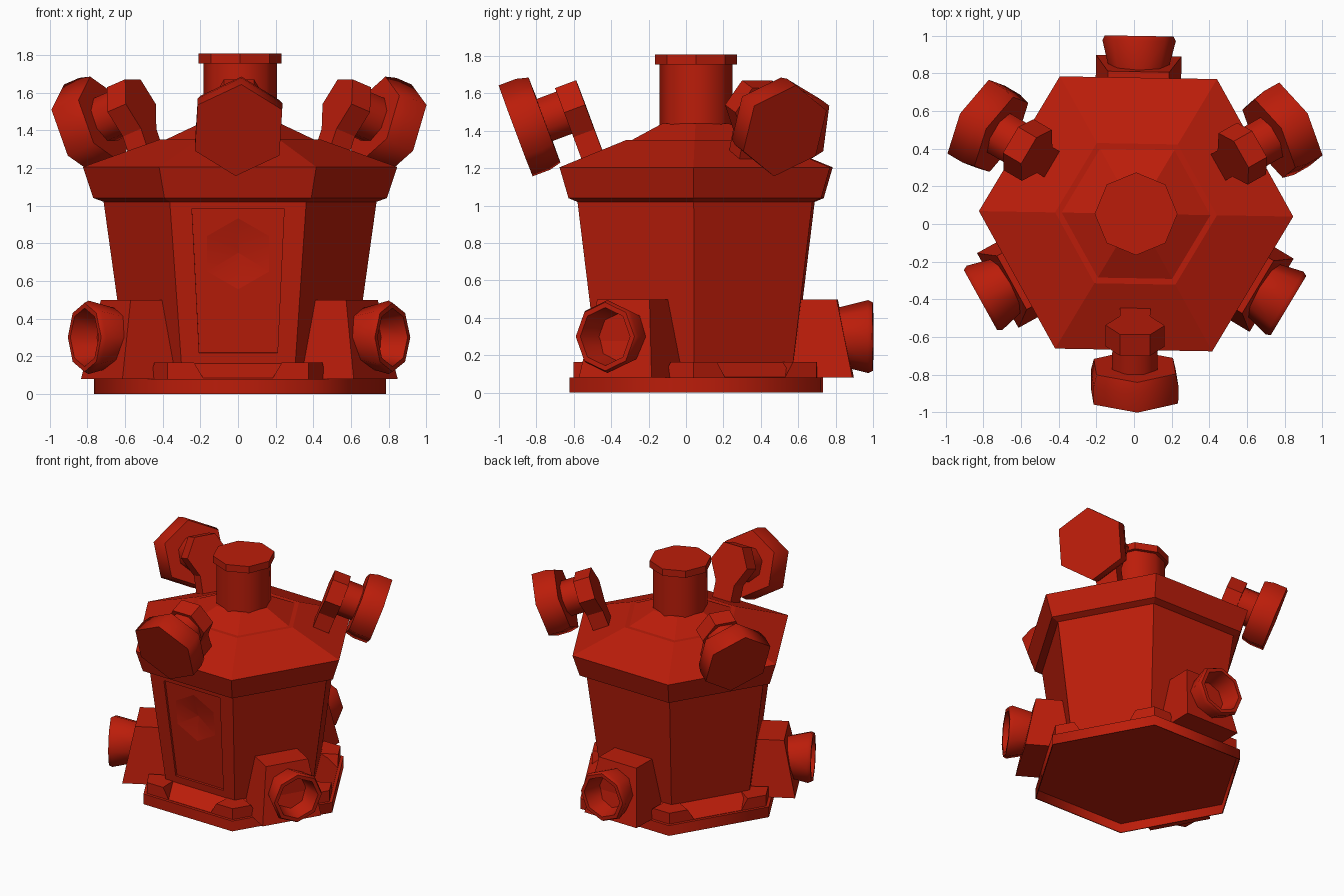
import bpy, bmesh
from math import sin, cos, radians, pi
from mathutils import Vector, Matrix

if "Cube" in bpy.data.objects:
    bpy.data.objects.remove(bpy.data.objects["Cube"])

RED = bpy.data.materials.new("red_paint")
RED.diffuse_color = (0.50, 0.012, 0.003, 1)
RED.use_nodes = True
RED.node_tree.nodes["Principled BSDF"].inputs["Base Color"].default_value = RED.diffuse_color
CENTRE = Vector((0.011, 0.054, 0))
TURN = -1.0                       # whole body is turned a touch
UP = Vector((0, 0, 1))


def frame(origin, y_axis, z_axis):
    y, z = y_axis.normalized(), z_axis.normalized()
    m = Matrix((y.cross(z), y, z)).transposed().to_4x4()
    m.translation = origin
    return m


def radial(deg, turn=TURN):
    a = radians(deg + turn)
    return Vector((cos(a), sin(a), 0))


def loft(name, rings, matrix, smooth=0):
    """Closed solid through matching rings of points."""
    bm = bmesh.new()
    vr = [[bm.verts.new(matrix @ Vector(p)) for p in ring] for ring in rings]
    n = len(vr[0])
    for a, b in zip(vr, vr[1:]):
        for i in range(n):
            j = (i + 1) % n
            bm.faces.new((a[i], a[j], b[j], b[i]))
    bm.faces.new(vr[0][::-1])
    bm.faces.new(vr[-1])
    bmesh.ops.recalc_face_normals(bm, faces=bm.faces)
    me = bpy.data.meshes.new(name)
    bm.to_mesh(me)
    bm.free()
    ob = bpy.data.objects.new(name, me)
    bpy.context.collection.objects.link(ob)
    me.materials.append(RED)
    if smooth:
        shade(ob, smooth)
    return ob


def shade(ob, deg):
    bpy.ops.object.select_all(action='DESELECT')
    ob.select_set(True)
    bpy.context.view_layer.objects.active = ob
    bpy.ops.object.shade_smooth_by_angle(angle=radians(deg))


def lathe(name, profile, sides, matrix, start=0, smooth=0):
    """Low-poly turned solid; profile is (radius, height) pairs."""
    ang = [radians(start) + 2 * pi * i / sides for i in range(sides)]
    rings = [[(r * cos(a), r * sin(a), h) for a in ang] for r, h in profile]
    return loft(name, rings, matrix, smooth)


def cut(ob, cutter):
    mod = ob.modifiers.new("cut", 'BOOLEAN')
    mod.operation, mod.object, mod.solver = 'DIFFERENCE', cutter, 'EXACT'
    bpy.context.view_layer.objects.active = ob
    bpy.ops.object.modifier_apply(modifier=mod.name)
    bpy.data.objects.remove(cutter)


upright = Matrix.Translation(CENTRE)

# Foot plate, hollow underneath, and sloped skirt
lathe("foot_plate", [(0.765, 0.07), (0.768, 0), (0.775, 0), (0.775, 0.08)], 6, upright, TURN, 65)
lathe("skirt", [(0.75, 0.075), (0.75, 0.083), (0.60, 0.165)], 6, upright, TURN)

# Chevron blocks on the skirt corners
for i in range(6):
    prev, corner, nxt = (radial(60 * (i + k)) * 0.75 for k in (-1, 0, 1))
    rings = []
    for z, f in ((0.075, 0.26), (0.165, 0.19)):
        pts = (corner * 0.65, corner.lerp(prev, f), corner, corner.lerp(nxt, f))
        rings.append([p + UP * z for p in pts])
    loft("corner_block", rings, upright)

# Tapered hexagonal body with cornice and roof
body = lathe("body", [(0.593, 0.075), (0.725, 1.02), (0.78, 1.04), (0.835, 1.205),
                      (0.43, 1.35), (0.395, 1.35), (0.205, 1.44)], 6, upright, TURN)

# Recessed front panel with a shallow hexagonal dent
u = radial(-90)
face = frame(CENTRE + u * 0.577 + UP * 0.6, UP + u * 0.121, u - UP * 0.121)
outline = [(-0.208, -0.385), (0.208, -0.385), (0.245, 0.388), (-0.245, 0.388)]
cut(body, loft("panel_cutter", [[(x, y, z) for x, y in outline] for z in (-0.015, 0.06)], face))
dent = face @ Matrix.Translation((0, 0.143, 0))
cut(body, lathe("dent_cutter", [(0.002, -0.05), (0.19, -0.015), (0.19, 0.01)], 6, dent, 90))
shade(body, 16)

# Top neck and cap
lathe("top_neck", [(0.195, 1.40), (0.195, 1.76)], 8, upright, 0, 50)
lathe("top_cap", [(0.22, 1.755), (0.22, 1.808)], 8, upright)

# Three low outlets: wedge housing and flared hollow nozzle
for deg in (90, 210, 330):
    m = frame(CENTRE + UP * 0.30, UP, radial(deg))
    rings = [[(-w, y, 0.45), (w, y, 0.45), (w, y, r), (-w, y, r)]
             for y, w, r in ((-0.22, 0.227, 0.84), (0.198, 0.163, 0.755))]
    loft("outlet_housing", rings, m)
    lathe("outlet_nozzle", [(0.145, 0.72), (0.195, 0.92), (0.183, 0.945),
                            (0.155, 0.945), (0.125, 0.80)], 8, m, 90, 50)

# Three raised arms: big hex knob, neck and bracket on the roof
bracket = [(-0.08, 0.14), (-0.157, 0), (-0.08, -0.14), (-0.08, -0.32),
           (0.08, -0.32), (0.08, -0.14), (0.157, 0), (0.08, 0.14)]
for deg, reach in ((-90, 0.965), (30, 0.965), (150, 0.985)):
    u = radial(deg, -0.5)
    m = frame(CENTRE + u * reach + UP * 1.40, u * 0.35 + UP * 0.936, UP * 0.35 - u * 0.936)
    lathe("arm_knob", [(0.26, 0), (0.26, 0.10), (0.243, 0.165)], 6, m, 93.5, 65)
    lathe("arm_neck", [(0.13, 0.15), (0.13, 0.29)], 8, m, 22.5, 50)
    loft("arm_bracket", [[(x, y, z) for x, y in bracket] for z in (0.278, 0.398)], m)
